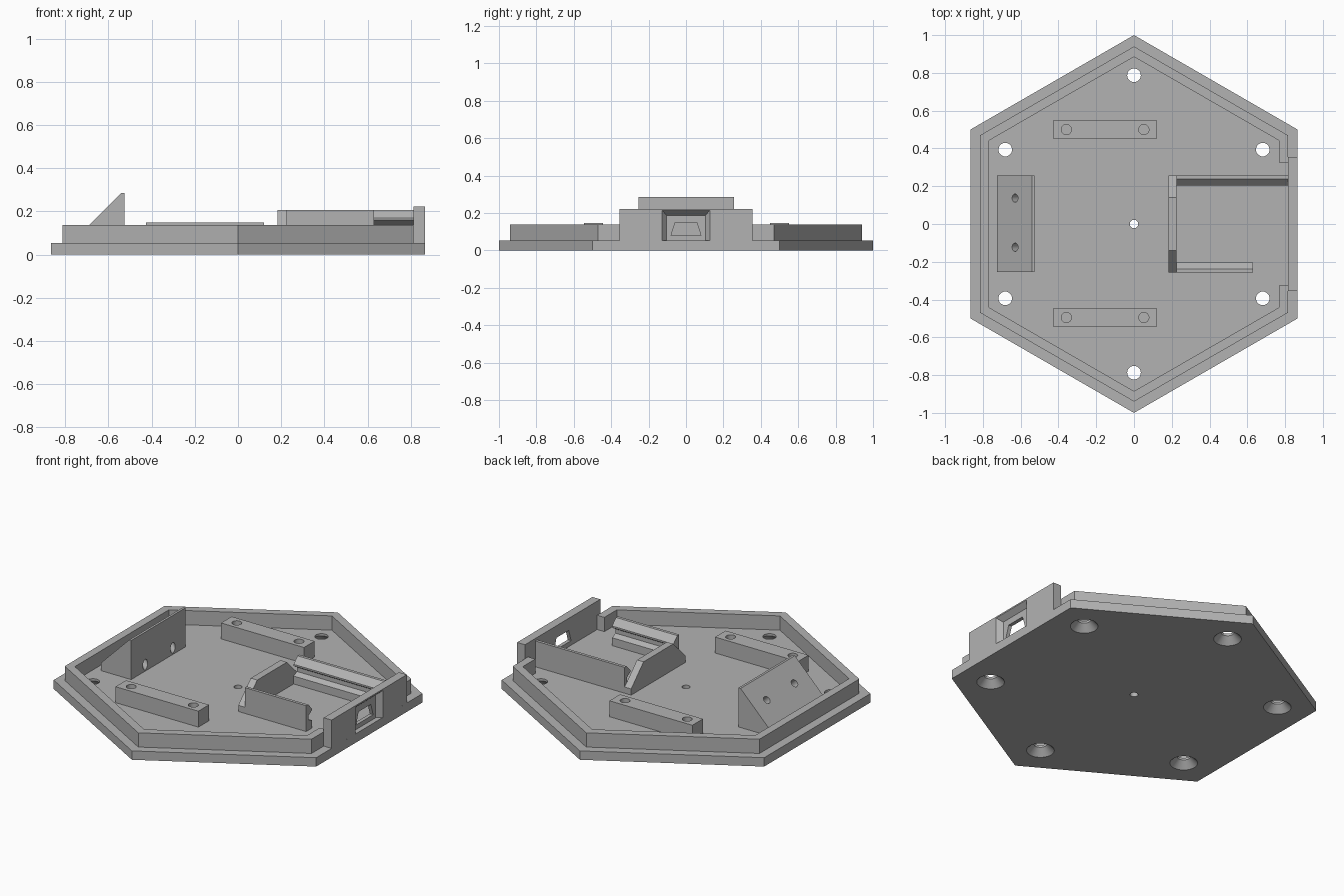
import bpy, bmesh, math
from mathutils import Vector, Matrix

if "Cube" in bpy.data.objects:
    bpy.data.objects.remove(bpy.data.objects["Cube"], do_unlink=True)

grey = bpy.data.materials.new("plain_grey")
grey.use_nodes = True
COLOUR = (0.45, 0.45, 0.45, 1)
grey.diffuse_color = COLOUR
grey.node_tree.nodes["Principled BSDF"].inputs["Base Color"].default_value = COLOUR

FLOOR = 0.053
RIM_TOP = 0.138
BRACKET_TOP = 0.207


def finish(name, bm):
    bmesh.ops.recalc_face_normals(bm, faces=bm.faces)
    mesh = bpy.data.meshes.new(name)
    bm.to_mesh(mesh)
    bm.free()
    mesh.materials.append(grey)
    obj = bpy.data.objects.new(name, mesh)
    bpy.context.collection.objects.link(obj)
    return obj


def prism(name, outline, axis, lo, hi):
    """Extrude a 2D outline along an axis; the outline uses the other two in order."""
    def place(p, d):
        c = list(p)
        c.insert("xyz".index(axis), d)
        return Vector(c)
    bm = bmesh.new()
    face = bm.faces.new([bm.verts.new(place(p, lo)) for p in outline])
    ext = bmesh.ops.extrude_face_region(bm, geom=[face])
    verts = [v for v in ext["geom"] if isinstance(v, bmesh.types.BMVert)]
    bmesh.ops.translate(bm, verts=verts, vec=place((0, 0), hi - lo))
    return finish(name, bm)


def box(name, x0, x1, y0, y1, z0, z1):
    return prism(name, [(x0, y0), (x1, y0), (x1, y1), (x0, y1)], "z", z0, z1)


def rod(centre, r1, r2, depth, direction=(0, 0, 1)):
    bm = bmesh.new()
    turn = Vector((0, 0, 1)).rotation_difference(Vector(direction)).to_matrix().to_4x4()
    bmesh.ops.create_cone(bm, cap_ends=True, segments=32, radius1=r1, radius2=r2,
                          depth=depth, matrix=Matrix.Translation(centre) @ turn)
    return finish("cutter", bm)


def cut(obj, cutters):
    bpy.ops.object.select_all(action="DESELECT")
    bpy.context.view_layer.objects.active = obj
    obj.select_set(True)
    for c in cutters:
        c.hide_render = True
        mod = obj.modifiers.new("cut", "BOOLEAN")
        mod.operation = "DIFFERENCE"
        mod.solver = "EXACT"
        mod.object = c
        bpy.ops.object.modifier_apply(modifier=mod.name)
        bpy.data.objects.remove(c, do_unlink=True)
    bpy.ops.object.shade_smooth_by_angle(angle=math.radians(25))


def hexagon(r):
    return [(r * math.sin(i * math.pi / 3), r * math.cos(i * math.pi / 3)) for i in range(6)]


# Base plate with countersunk screw holes and a centre hole
base = prism("base_plate", hexagon(1), "z", 0, FLOOR)
holes = [rod((0, 0, 0.03), 0.022, 0.022, 0.2)]
for x, y in hexagon(0.787):
    holes.append(rod((x, y, 0.03), 0.036, 0.036, 0.2))
    holes.append(rod((x, y, 0.015), 0.085, 0.036, 0.05))
cut(base, holes)

# Rim wall, open on the port side
rim = prism("rim_wall", hexagon(0.94), "z", FLOOR, RIM_TOP)
cut(rim, [prism("cutter", hexagon(0.885), "z", 0, 0.3),
          box("cutter", 0.7, 1, -0.325, 0.325, 0, 0.3)])

# Port wall with a tapered recess and a plug opening
wall = box("port_wall", 0.814, 0.866, -0.355, 0.355, FLOOR, 0.222)
bm = bmesh.new()
for x, half, top in ((0.876, 0.136, 0.222), (0.836, 0.103, 0.188)):
    for y in (-half, half):
        for z in (0.03, top):
            bm.verts.new((x, y, z))
bmesh.ops.convex_hull(bm, input=bm.verts)
recess = finish("cutter", bm)
plug = prism("cutter", [(-0.08, 0.08), (0.08, 0.08), (0.058, 0.15), (-0.058, 0.15)],
             "x", 0.7, 0.9)
cut(wall, [recess, plug])

# Board bracket: two grooved rails and an end stop
rail = [(0.257, FLOOR), (0.257, BRACKET_TOP), (0.239, BRACKET_TOP), (0.203, 0.17),
        (0.203, 0.16), (0.235, 0.14), (0.235, 0.115), (0.203, 0.1), (0.203, FLOOR)]
prism("back_rail", rail, "x", 0.225, 0.814)
prism("front_rail", [(-y, z) for y, z in rail], "x", 0.225, 0.63)
prism("rail_end_stop", [(-0.257, FLOOR), (0.257, FLOOR), (0.257, 0.09),
                        (0.14, BRACKET_TOP), (-0.14, BRACKET_TOP), (-0.257, 0.09)],
      "x", 0.182, 0.225)

# Mounting bars with blind screw holes
for name, y in (("back_mounting_bar", 0.5), ("front_mounting_bar", -0.495)):
    bar = box(name, -0.427, 0.12, y - 0.05, y + 0.05, FLOOR, 0.148)
    cut(bar, [rod((x, y, 0.13), 0.027, 0.027, 0.14) for x in (-0.358, 0.052)])

# Sloped support block, drilled square to its slope
wedge = prism("sloped_support", [(-0.725, FLOOR), (-0.725, 0.1), (-0.54, 0.286),
                                 (-0.526, 0.286), (-0.526, FLOOR)], "y", -0.255, 0.257)
cut(wedge, [rod((-0.58, y, 0.146), 0.022, 0.022, 0.4, (1, 0, -1)) for y in (0.137, -0.123)])
